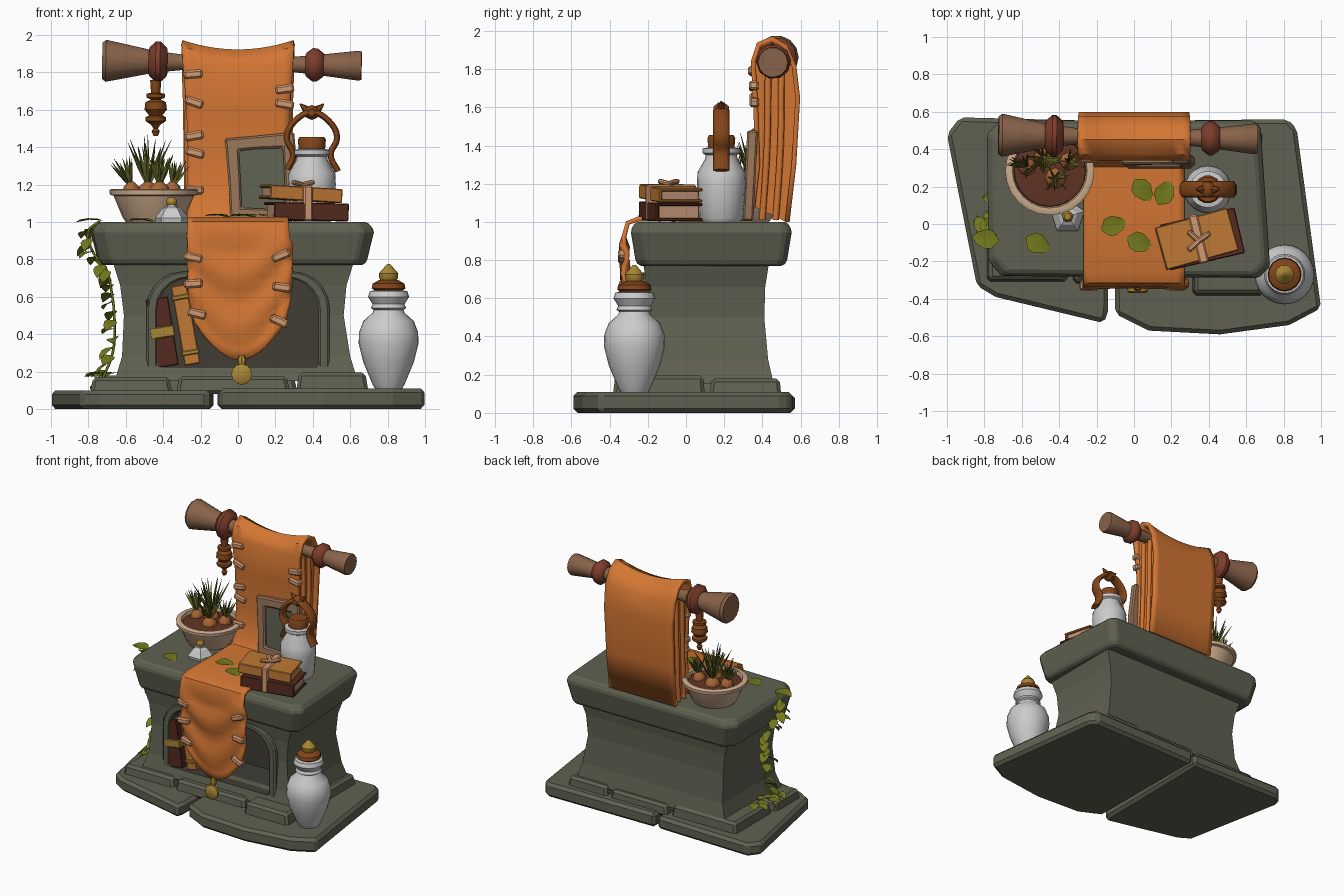
import bpy, bmesh, random
from math import sin, cos, pi, radians
from mathutils import Vector, Euler

if "Cube" in bpy.data.objects:
    bpy.data.objects.remove(bpy.data.objects["Cube"])
random.seed(4)

def mat(name, *c):
    m = bpy.data.materials.new(name)
    m.diffuse_color = (*c, 1)
    m.use_nodes = True
    m.node_tree.nodes["Principled BSDF"].inputs["Base Color"].default_value = m.diffuse_color
    return m
STONE, DARK = mat("stone", .115, .12, .082), mat("dark_stone", .05, .048, .036)
CLOTH, STITCH = mat("cloth", .65, .18, .033), mat("stitch", .65, .32, .16)
WOOD, RED = mat("wood", .25, .125, .068), mat("red_wood", .21, .048, .025)
TAN, SOIL = mat("clay", .62, .42, .27), mat("soil", .12, .035, .018)
GOLD, LEAF = mat("gold", .4, .24, .035), mat("leaf", .17, .19, .012)
GRASS, LEATHER = mat("grass", .1, .11, .015), mat("leather", .23, .06, .01)
MAROON, OCHRE = mat("maroon", .09, .024, .014), mat("ochre", .52, .19, .035)
PAGES, FRAME, BULB = mat("pages", .5, .28, .17), mat("frame_wood", .32, .18, .1), mat("bulb", .4, .13, .035)

def finish(o, m=None, smooth=0, bevel=0, loc=(0, 0, 0), rot=(0, 0, 0)):
    o.location, o.rotation_euler = loc, rot
    if m: o.data.materials.append(m)
    if smooth:
        bpy.ops.object.select_all(action='DESELECT')
        o.select_set(True)
        bpy.context.view_layer.objects.active = o
        bpy.ops.object.shade_smooth_by_angle(angle=radians(smooth))
    if bevel:
        b = o.modifiers.new("bevel", 'BEVEL')
        b.width, b.segments = bevel, 1
    return o

def mesh(name, verts, faces, m=None, **kw):
    me = bpy.data.meshes.new(name)
    bm = bmesh.new()
    vs = [bm.verts.new(v) for v in verts]
    for f in faces: bm.faces.new([vs[i] for i in f])
    bmesh.ops.recalc_face_normals(bm, faces=bm.faces)
    bm.to_mesh(me); bm.free()
    o = bpy.data.objects.new(name, me)
    bpy.context.collection.objects.link(o)
    return finish(o, m, **kw)

def rings(name, loops, m, **kw):
    n = len(loops[0])
    f = [(k*n+i, k*n+(i+1) % n, (k+1)*n+(i+1) % n, (k+1)*n+i) for k in range(len(loops)-1) for i in range(n)]
    f += [tuple(range(n)), tuple(range((len(loops)-1)*n, len(loops)*n))]
    return mesh(name, [v for l in loops for v in l], f, m, **kw)

def lathe(name, prof, m=None, seg=20, smooth=40, **kw):
    return rings(name, [[(r*cos(2*pi*i/seg), r*sin(2*pi*i/seg), z) for i in range(seg)] for r, z in prof], m, smooth=smooth, **kw)

def rects(name, secs, m, **kw):
    return rings(name, [[(a, c, z), (b, c, z), (b, d, z), (a, d, z)] for z, a, b, c, d in secs], m, **kw)

def box(name, size, loc, m, rot=(0, 0, 0), bevel=0):
    x, y, z = (s/2 for s in size)
    return rects(name, [(-z, -x, x, -y, y), (z, -x, x, -y, y)], m, loc=loc, rot=rot, bevel=bevel)

def slab(name, pts, z0, z1, m, **kw):
    return rings(name, [[(x, y, z) for x, y in pts] for z in (z0, z1)], m, **kw)

def border(name, outer, inner, y0, y1, m, **kw):
    L = [[(x, y, z) for x, z in p] for p, y in ((outer, y0), (outer, y1), (inner, y1), (inner, y0))]
    n = len(outer)
    f = [(k*n+i, k*n+(i+1) % n, (k+1) % 4*n+(i+1) % n, (k+1) % 4*n+i) for k in range(4) for i in range(n)]
    return mesh(name, [v for l in L for v in l], f, m, **kw)

def tube(name, pts, r, m, loc=(0, 0, 0), yscale=1):
    cu = bpy.data.curves.new(name, 'CURVE')
    cu.dimensions, cu.bevel_depth, cu.bevel_resolution, cu.resolution_u, cu.use_fill_caps = '3D', r, 1, 4, True
    s = cu.splines.new('BEZIER')
    s.bezier_points.add(len(pts)-1)
    for b, p in zip(s.bezier_points, pts):
        b.co, b.handle_left_type, b.handle_right_type = p, 'AUTO', 'AUTO'
    o = bpy.data.objects.new(name, cu)
    bpy.context.collection.objects.link(o)
    o.scale.y = yscale
    cu.materials.append(m)
    o.location = loc

def leaf(loc, rot, L=.13, W=.045):
    v = [(0, 0, 0), (L*.25, W*.9, .01), (L*.5, W, .012), (L*.8, W*.6, .006), (L, 0, -.01), (L*.8, -W*.6, .006), (L*.5, -W, .012), (L*.25, -W*.9, .01), (L*.5, 0, .004)]
    mesh("leaf", v, [(i, (i+1) % 8, 8) for i in range(8)], LEAF, loc=loc, rot=rot, smooth=50)

# Ground slabs and step stones
slab("base_slab_left", [(-.93, .57), (-1, .48), (-.84, -.33), (-.74, -.39), (-.16, -.53), (-.14, -.47), (-.13, .55)], 0, .1, STONE, bevel=.022)
slab("base_slab_right", [(-.11, .55), (-.1, -.48), (.08, -.57), (.46, -.59), (.83, -.54), (1, -.45), (.87, .51), (.82, .56)], 0, .11, STONE, bevel=.022)
for a, b, c, d, h in [(-.79, -.35, -.31, 0, .17), (-.33, .28, -.32, 0, .175), (.31, .7, -.385, .1, .195),
                      (-.77, -.2, .02, .48, .18), (-.18, .32, .02, .5, .17), (.34, .69, .12, .5, .18)]:
    rects("step_stone", [(.08, a, b, c, d), (h, a+.015, b-.02, c+.015, d-.01)], STONE, bevel=.018)

# Pedestal with arched niche
body = rects("pedestal", [(.15, -.66, .64, -.26, .46), (.28, -.62, .6, -.225, .43), (.5, -.61, .565, -.2, .41), (.66, -.63, .58, -.205, .415), (.82, -.68, .63, -.23, .44)], STONE)
def arch(hw, z0, z1, r):
    p = [(-hw, z0), (hw, z0)]
    for c, s in ((hw-r, 0), (r-hw, pi/2)):
        p += [(c+r*cos(s+k*pi/10), z1-r+r*sin(s+k*pi/10)) for k in range(6)]
    return p
inner, outer = arch(.43, .225, .7, .17), arch(.49, .19, .735, .2)
cut = rings("niche_cutter", [[(x, y, z) for x, z in inner] for y in (-.6, .12)], DARK)
cut.hide_render = True
bo = body.modifiers.new("niche", 'BOOLEAN')
bo.operation, bo.object, bo.solver, bo.material_mode = 'DIFFERENCE', cut, 'EXACT', 'TRANSFER'
bpy.context.view_layer.objects.active = body
bpy.ops.object.modifier_apply(modifier="niche")
bpy.data.objects.remove(cut)
border("niche_frame", outer, inner, -.24, -.1, STONE, bevel=.01)

# Table top with uneven, chamfered outline
top = [(-.79, .48), (-.78, -.2), (-.71, -.28), (.67, -.29), (.73, -.23), (.68, .52), (.64, .555), (-.72, .555)]
rings("table_top", [[(-.03+(x+.03)*f, .13+(y-.13)*g, z) for x, y in top] for z, f, g in
                    [(.77, .93, .9), (.8, .95, .94), (.955, 1, 1), (1, .95, .94)]], STONE, bevel=.012)

# Draped cloth: over the rod, along the table, down the front
path = [(.53, 1, .29), (.565, 1.3, .29), (.585, 1.65, .295), (.565, 1.82, .3), (.52, 1.92, .3), (.45, 1.96, .3), (.38, 1.93, .3), (.352, 1.84, .295),
        (.365, 1.6, .275), (.375, 1.3, .27), (.35, 1.08, .27), (.31, 1.015, .27), (.1, 1.012, .27), (-.25, 1.015, .27), (-.305, .995, .27), (-.325, .92, .275)]
N, rows = 14, []
for y, z, w in path:
    rows.append([(w*u, y, z-(.05*(1-u*u) if z > 1.9 else 0)) for u in [2*i/N-1 for i in range(N+1)]])
for k in range(1, 13):
    s, row = k/12, []
    for i in range(N+1):
        u = 2*i/N-1
        zb = .26+.2*abs(u)**1.8
        row.append((.01+(.28-.04*s**4)*u, -.325+.02*s+.018*sin(15*s+4*u*u+u)*(1-.5*s), .92-(.92-zb)*s))
    rows.append(row)
W = N+1
cloth = mesh("draped_cloth", [v for r in rows for v in r], [(k*W+i, k*W+i+1, (k+1)*W+i+1, (k+1)*W+i) for k in range(len(rows)-1) for i in range(N)], CLOTH, smooth=45)
so = cloth.modifiers.new("thickness", 'SOLIDIFY')
so.thickness, so.offset = .025, 0
loop = [(y, z) for y, z, w in path[:11]]
rings("cloth_inner_folds", [[(x, .46+(y-.46)*.9, min(z, 1.84)) for y, z in loop] for x in (-.26, .26)], CLOTH)
for s in (-1, 1):
    for y in (.43, .5):
        tube("side_pleat", [(s*.262, y-.03, 1.01), (s*.268, y-.005, 1.4), (s*.265, y, 1.8)], .018, CLOTH)
# Stitches lacing the cloth edges
for x, y, z, a in [(-.24, .35, 1.79, -4), (-.235, .357, 1.64, 20), (-.235, .365, 1.46, -10), (-.23, .367, 1.37, 15), (-.235, .355, 1.17, 0), (.25, .355, 1.71, -8), (.25, .358, 1.63, 10),
                   (-.24, -.33, .81, 12), (-.24, -.325, .67, -4), (-.22, -.315, .51, 14), (.23, -.33, .82, -22), (.235, -.325, .65, 8), (.22, -.315, .47, 25)]:
    box("stitch", (.1, .05, .045), (x, y, z), STITCH, (0, radians(a), 0), .01)

# Gold pendant
lathe("pendant", [(.043, -.018), (.056, -.008), (.056, .008), (.043, .018)], GOLD, 12, loc=(.02, -.352, .185), rot=(pi/2, 0, 0))
lathe("pendant_loop", [(.02, 0), (.025, .03), (.015, .05)], GOLD, 8, loc=(.02, -.335, .235))

# Hanging rod with rings and beads
A, B = Vector((-.725, .475, 1.862)), Vector((.66, .455, 1.835))
rq = (B-A).to_track_quat('Z', 'Y').to_euler()
lathe("rod", [(.1, 0), (.115, .02), (.06, .28), (.04, .45), (.04, 1.0), (.055, 1.15), (.082, 1.37), (.077, 1.386)], WOOD, 14, loc=A, rot=rq)
for t, r, tilt in ((.215, .112, .1), (.82, .092, -.05)):
    e = rq.copy(); e.y += tilt
    lathe("rod_ring", [(r*.6, -.05), (r*.72, -.045), (r, -.012), (r, .012), (r*.72, .045), (r*.6, .05)], RED, 10, loc=A.lerp(B, t), rot=e)
lathe("hanging_beads", [(.03, 1.76), (.025, 1.69), (.05, 1.685), (.05, 1.665), (.025, 1.655), (.055, 1.64), (.06, 1.6), (.035, 1.57), (.055, 1.56), (.055, 1.54),
      (.025, 1.52), (.012, 1.5), (.022, 1.485), (.012, 1.46)], LEATHER, 10, loc=(-.44, .46, 0))

# Potted plant
P = Vector((-.45, .285, 1))
lathe("pot", [(.15, 0), (.165, .02), (.215, .14), (.235, .145), (.238, .17), (.225, .177), (.2, .175), (.19, .13)], TAN, 24, loc=P)
lathe("soil", [(.195, .14), (.19, .152), (.08, .165)], SOIL, 20, loc=P)
for x, y, r, n, h, tx in [(.03, -.04, .06, 16, .2, 0), (.1, .05, .05, 12, .17, .3), (-.03, .07, .06, 22, .29, 0), (-.12, .02, .05, 18, .19, -.45)]:
    lathe("bulb", [(r*.8, .12), (r, .155), (r*.8, .19), (r*.3, .215)], BULB, 8, loc=P+Vector((x, y, 0)))
    for k in range(n):
        d = Vector((tx+random.uniform(-.5, .5), random.uniform(-.5, .5), 1))
        lathe("grass_blade", [(.006, 0), (.009, h*.45), (.001, h*random.uniform(.75, 1))], GRASS, 3, 0, loc=P+Vector((x, y, .185)), rot=d.to_track_quat('Z', 'Y').to_euler())

# Small flask
lathe("small_flask", [(.09, 0), (.095, .02), (.055, .07), (.035, .08), (.035, .09)], None, 5, 0, loc=(-.355, .04, 1), rot=(0, 0, .3))
lathe("flask_stopper", [(.018, .085), (.03, .1), (.03, .115), (.018, .13)], GOLD, 8, loc=(-.355, .04, 1))

# Leaning picture frame
o4 = [(-.04, .01), (.31, 0), (.325, .2), (.3, .475), (.1, .455), (-.07, .44), (-.05, .2)]
i4 = [(.02, .07), (.245, .06), (.25, .2), (.24, .39), (.1, .385), (.005, .375), (.015, .2)]
border("picture_frame", o4, i4, -.028, .028, FRAME, loc=(0, .325, 1.005), rot=(-.05, 0, 0), bevel=.01)
rings("picture_panel", [[(x, y, z) for x, z in i4] for y in (-.005, .015)], STONE, loc=(0, .325, 1.005), rot=(-.05, 0, 0))

# Jug with leather handle
J = (.395, .185, 1)
lathe("jug", [(.1, 0), (.115, .02), (.128, .2), (.125, .26), (.085, .33), (.082, .35), (.098, .36), (.098, .385), (.07, .39)], None, 20, loc=J)
lathe("jug_cork", [(.07, .38), (.075, .44), (.065, .455)], LEATHER, 14, loc=J)
tube("jug_handle", [(s*x, 0, z) for s, x, z in [(-1, .13, .28), (-1, .1, .36), (-1, .135, .45), (-1, .09, .54), (1, 0, .585), (1, .09, .54), (1, .135, .45), (1, .1, .36), (1, .14, .27)]], .019, LEATHER, J, 2.3)
for s in (-1, 1):
    lathe("handle_knot_end", [(.022, 0), (.026, .03), (.004, .085)], LEATHER, 6, loc=(J[0], J[1], 1.575), rot=(0, s*.85, 0))
lathe("handle_knot", [(.02, -.04), (.04, -.015), (.04, .015), (.02, .04)], LEATHER, 8, loc=(J[0], J[1], 1.585), rot=(pi/2, 0, 0))

# Books
def book(name, size, loc, rot, m, band=()):
    w, d, h = size
    R = Euler(rot).to_matrix()
    def part(n, s, off, mm): box(name+n, s, Vector(loc)+R @ Vector(off), mm, rot, .005)
    t = .016
    for s in (-1, 1): part("_cover", (w, d, t), (0, 0, s*(h-t)/2), m)
    part("_spine", (w, t, h), (0, -(d-t)/2, 0), m)
    part("_pages", (w-.03, d-.03, h-t), (0, 0, 0), PAGES)
    for off, bw in band: part("_band", (bw, d+.012, h+.012), (off, 0, 0), GOLD)
book("lower_book", (.41, .25, .095), (.365, -.08, 1.055), (0, .02, .23), MAROON)
book("upper_book", (.4, .235, .075), (.335, -.08, 1.15), (0, .06, .27), OCHRE)
box("book_strap", (.05, .265, .19), (.345, -.08, 1.1), STITCH, (0, 0, .24), .008)
for a in (.6, 2.4, 3.9):
    box("strap_knot", (.09, .03, .025), (.345+.03*cos(a), -.09+.03*sin(a), 1.205), STITCH, (0, -.2, a), .008)
book("niche_dark_book", (.37, .2, .12), (-.405, -.135, .41), (0, radians(-99), 0), MAROON, [(0, .06)])
book("niche_ochre_book", (.43, .2, .085), (-.28, -.125, .45), (0, radians(-100), 0), OCHRE, [(-.15, .025), (.15, .025)])

# Large stoppered jar
V = (.805, -.27, 0)
lathe("large_jar", [(.07, .105), (.085, .13), (.135, .25), (.16, .35), (.158, .41), (.135, .47), (.085, .515), (.08, .53), (.095, .54), (.085, .56), (.11, .6), (.1, .63), (.07, .635)], None, 24, loc=V)
lathe("jar_stopper", [(.06, .625), (.09, .645), (.085, .67), (.05, .69)], LEATHER, 16, loc=V)
lathe("stopper_knob", [(.035, .675), (.05, .7), (.052, .725), (.03, .75), (.008, .775)], GOLD, 10, loc=V)

# Climbing vine and loose leaves
vine = [Vector(p) for p in [(-.72, -.06, .17), (-.67, -.02, .3), (-.66, -.06, .46), (-.675, -.02, .62), (-.71, -.04, .76), (-.77, -.02, .83), (-.8, -.05, .95), (-.74, -.06, 1.005)]]
tube("vine", vine, .007, LEAF)
for k in range(22):
    i, f = divmod(k/22*6.6, 1)
    p = vine[int(i)].lerp(vine[int(i)+1], f)
    leaf(p, (random.uniform(-.4, .4), random.uniform(.1, .7), pi+random.choice((-1, 1))*random.uniform(.5, 1.6)), .11, .035)
for k in range(8):
    leaf((random.uniform(-.74, -.66), random.uniform(-.2, .15), .19), (0, .1, pi+random.uniform(-1.2, 1.2)), .1, .035)
for x, y, z, a in [(-.72, -.09, 1.008, 3.0), (-.58, -.07, 1.008, -.5), (-.18, -.03, 1.032, .3), (.0, .24, 1.032, -.9), (.13, .1, 1.032, 1.1), (-.04, -.07, 1.032, -.4)]:
    leaf((x, y, z), (0, 0, a), .15, .053)
